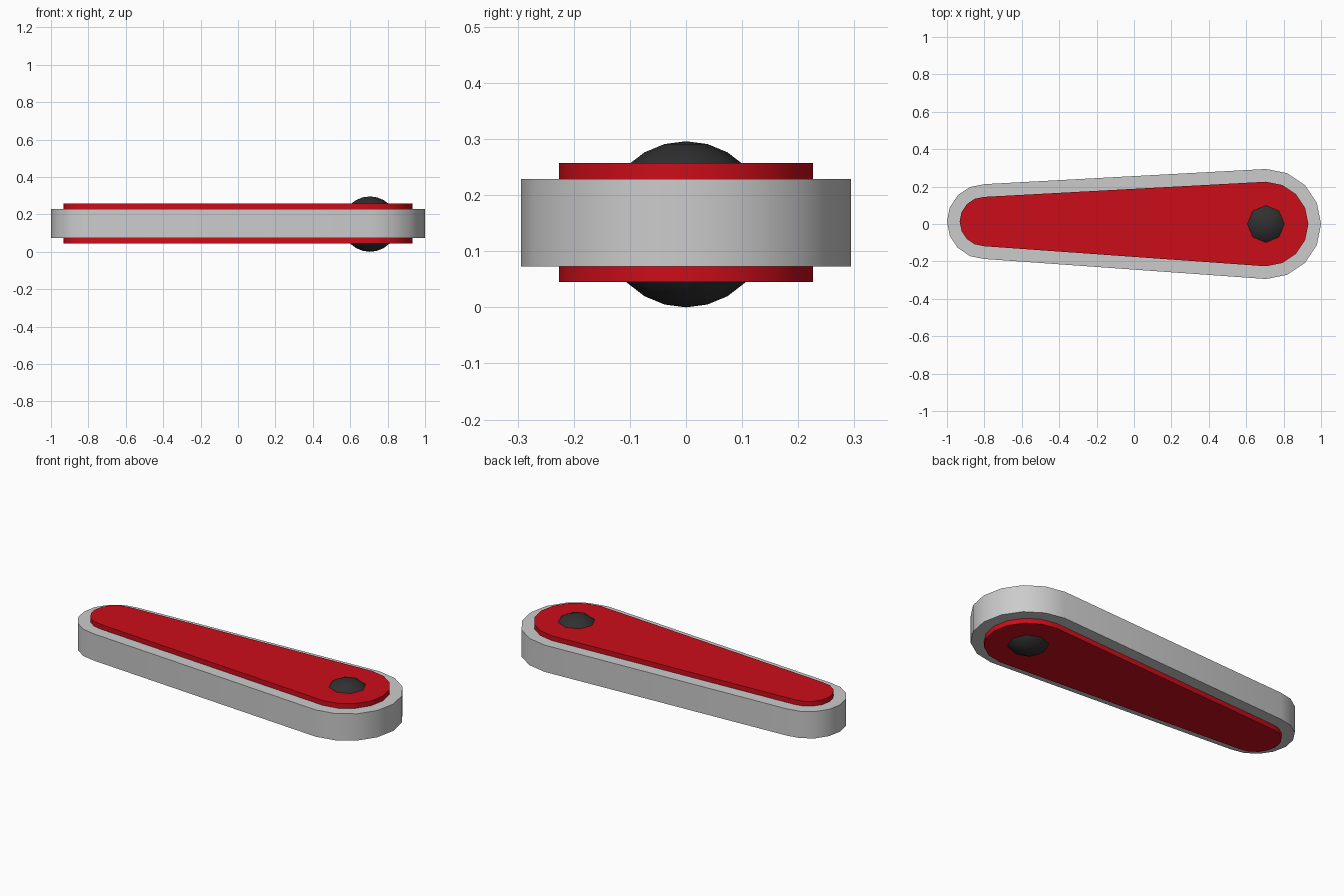
import bpy, bmesh
from math import sin, cos, pi, radians

if "Cube" in bpy.data.objects:
    bpy.data.objects.remove(bpy.data.objects["Cube"])


def material(name, color):
    m = bpy.data.materials.new(name)
    m.diffuse_color = color
    m.use_nodes = True
    m.node_tree.nodes["Principled BSDF"].inputs["Base Color"].default_value = m.diffuse_color
    return m


def finish(name, bm, mat, angle):
    bmesh.ops.recalc_face_normals(bm, faces=bm.faces)
    mesh = bpy.data.meshes.new(name)
    bm.to_mesh(mesh)
    bm.free()
    ob = bpy.data.objects.new(name, mesh)
    bpy.context.collection.objects.link(ob)
    if mat:
        mesh.materials.append(mat)
    bpy.ops.object.select_all(action='DESELECT')
    ob.select_set(True)
    bpy.context.view_layer.objects.active = ob
    bpy.ops.object.shade_smooth_by_angle(angle=radians(angle))
    return ob


def tapered_bar(name, inset, z0, z1, mat=None, steps=8):
    """Prism with a large round end on +x and a small one on -x."""
    outline = []
    for cx, cy, r, start in ((0.706, 0.0, 0.294, -pi / 2), (-0.8, 0.013, 0.2, pi / 2)):
        for i in range(steps + 1):
            a = start + pi * i / steps
            outline.append((cx + (r - inset) * cos(a), cy + (r - inset) * sin(a)))
    bm = bmesh.new()
    face = bm.faces.new([bm.verts.new((x, y, z0)) for x, y in outline])
    top = bmesh.ops.extrude_face_region(bm, geom=[face], use_keep_orig=True)
    for v in top['geom']:
        if isinstance(v, bmesh.types.BMVert):
            v.co.z = z1
    return finish(name, bm, mat, 30)


red = material("red", (0.6, 0.004, 0.01, 1))
dark = material("dark", (0.03, 0.03, 0.03, 1))

# Grey outer bar and the red inlay showing above and below it
tapered_bar("outer_bar", 0.0, 0.073, 0.229)
tapered_bar("red_inlay", 0.068, 0.045, 0.257, red)

# Round pivot ball poking out on both sides
bm = bmesh.new()
bmesh.ops.create_uvsphere(bm, u_segments=8, v_segments=12, radius=0.148)
ball = finish("pivot_ball", bm, dark, 50)
ball.location = (0.705, 0, 0.148)
